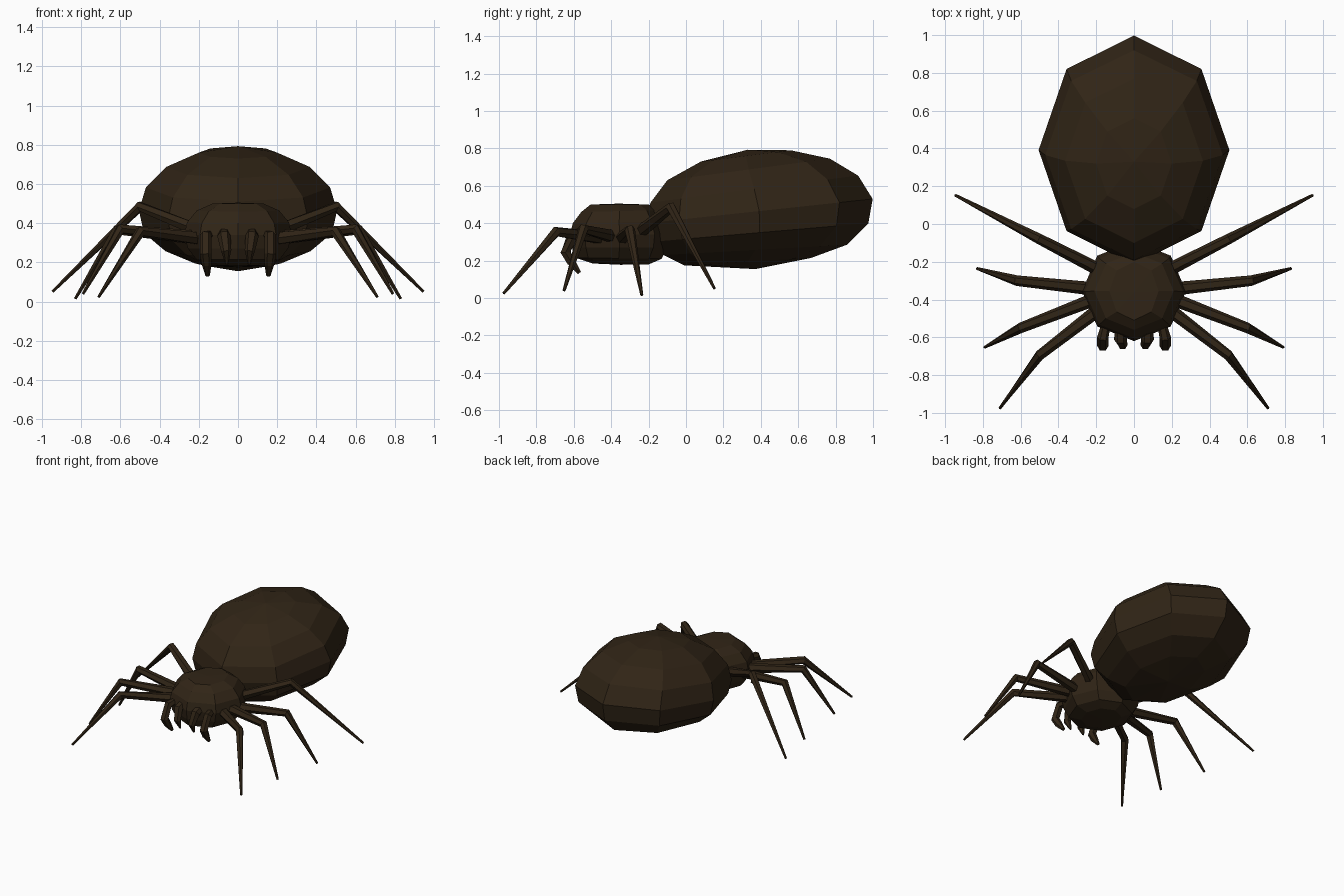
import bpy, bmesh
from math import sin, cos, pi
from mathutils import Vector

if "Cube" in bpy.data.objects:
    bpy.data.objects.remove(bpy.data.objects["Cube"])

mat = bpy.data.materials.new("dark_brown")
mat.diffuse_color = (0.03, 0.018, 0.008, 1)
mat.use_nodes = True
mat.node_tree.nodes["Principled BSDF"].inputs["Base Color"].default_value = mat.diffuse_color


def build(name, rings, start=None, end=None):
    """Loft rings of points, closing each end with a pole point or a cap."""
    bm = bmesh.new()
    loops = [[bm.verts.new(p) for p in r] for r in rings]
    n = len(loops[0])
    for a, b in zip(loops, loops[1:]):
        for i in range(n):
            j = (i + 1) % n
            bm.faces.new((a[i], a[j], b[j], b[i]))
    for loop, pole in ((loops[0], start), (loops[-1], end)):
        if pole is None:
            bm.faces.new(loop)
        else:
            v = bm.verts.new(pole)
            for i in range(n):
                bm.faces.new((loop[i], loop[(i + 1) % n], v))
    bmesh.ops.recalc_face_normals(bm, faces=bm.faces)
    me = bpy.data.meshes.new(name)
    bm.to_mesh(me)
    bm.free()
    me.materials.append(mat)
    ob = bpy.data.objects.new(name, me)
    bpy.context.collection.objects.link(ob)
    return ob


def tilted_ring(rx, yf, zf, yb, zb, n=8):
    """Octagonal ring running from a front point to a back point."""
    out = []
    for i in range(n):
        a = 2 * pi * i / n
        t = (1 + sin(a)) / 2
        out.append((rx * cos(a), yf + (yb - yf) * t, zf + (zb - zf) * t))
    return out


def limb(name, path, radii, sides=6):
    """Tapered faceted tube along a path, made for both sides."""
    for side, s in (("right", 1), ("left", -1)):
        pts = [Vector((x * s, y, z)) for x, y, z in path]
        rings = []
        for i, (p, r) in enumerate(zip(pts, radii)):
            d0 = (p - pts[i - 1]).normalized() if i else None
            d1 = (pts[i + 1] - p).normalized() if i < len(pts) - 1 else None
            d = ((d0 or d1) + (d1 or d0)).normalized()
            ref = Vector((s, 0, 0)) if abs(path[0][0] - path[-1][0]) < .1 else Vector((0, 1, 0))
            u = (ref - d * ref.dot(d)).normalized()
            v = d.cross(u)
            rings.append([p + u * (r * cos(2 * pi * k / sides)) + v * (r * sin(2 * pi * k / sides))
                          for k in range(sides)])
        build(f"{side}_{name}", rings)


# Abdomen: rings from top to bottom (half width, front y z, back y z)
abdomen = [
    (.20, .08, .73, .56, .79),
    (.365, -.10, .63, .77, .745),
    (.47, -.19, .51, .92, .655),
    (.505, -.215, .40, .998, .53),
    (.48, -.19, .30, .975, .40),
    (.37, -.12, .23, .86, .285),
    (.22, -.01, .175, .67, .215),
]
build("abdomen", [tilted_ring(*r) for r in abdomen], (0, .33, .793), (0, .37, .155))

# Head and thorax
thorax = [
    (.13, -.51, .50, -.20, .50),
    (.21, -.56, .46, -.15, .47),
    (.26, -.605, .40, -.11, .41),
    (.275, -.62, .34, -.09, .34),
    (.255, -.61, .27, -.10, .27),
    (.21, -.59, .215, -.13, .21),
    (.13, -.50, .185, -.20, .18),
]
build("thorax", [tilted_ring(*r) for r in thorax], (0, -.36, .505), (0, -.35, .178))

# Legs: base, knee, tip
legs = {
    "front_leg": [(.17, -.44, .32), (.50, -.695, .355), (.71, -.975, .025)],
    "second_leg": [(.20, -.395, .33), (.60, -.55, .37), (.79, -.652, .04)],
    "third_leg": [(.20, -.345, .32), (.62, -.30, .365), (.83, -.236, .015)],
    "rear_leg": [(.17, -.25, .35), (.50, -.08, .485), (.945, .152, .052)],
}
for name, path in legs.items():
    limb(name, path, (.036, .028, .008))

# Feelers and fangs
limb("feeler", [(.15, -.54, .34), (.165, -.60, .335), (.165, -.645, .245), (.16, -.615, .195), (.155, -.57, .135)],
     (.025, .03, .03, .026, .012))
limb("fang", [(.07, -.56, .35), (.072, -.61, .335), (.06, -.64, .26), (.057, -.61, .19)],
     (.03, .034, .026, .007))
